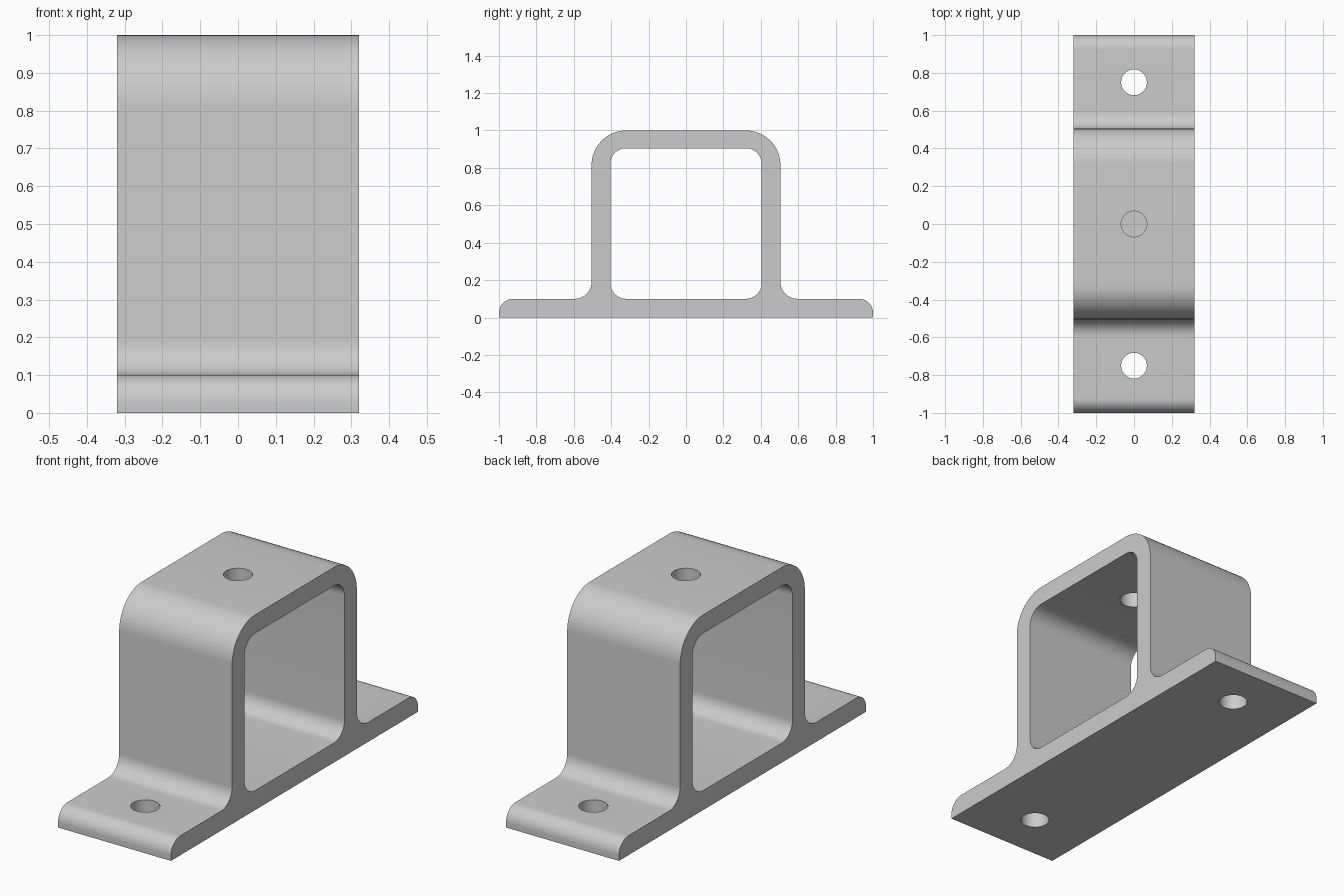
import bpy, bmesh, math
from mathutils import Vector, Matrix

cube = bpy.data.objects.get("Cube")
if cube:
    bpy.data.objects.remove(cube, do_unlink=True)

HALF_WIDTH = 0.32
STEPS = 12


def rounded(points):
    """Round each (y, z, radius) corner of a closed outline."""
    out = []
    for i, (y, z, r) in enumerate(points):
        p = Vector((y, z))
        if r == 0:
            out.append(p)
            continue
        a = (Vector(points[i - 1][:2]) - p).normalized()
        b = (Vector(points[(i + 1) % len(points)][:2]) - p).normalized()
        centre = p + (a + b) * r
        for k in range(STEPS + 1):
            t = k / STEPS * math.pi / 2
            out.append(centre - b * r * math.cos(t) - a * r * math.sin(t))
    return out


def prism(name, outline, half):
    """Extrude a y-z outline symmetrically along x."""
    bm = bmesh.new()
    face = bm.faces.new([bm.verts.new((-half, p.x, p.y)) for p in outline])
    grown = bmesh.ops.extrude_face_region(bm, geom=[face])["geom"]
    verts = [v for v in grown if isinstance(v, bmesh.types.BMVert)]
    bmesh.ops.translate(bm, verts=verts, vec=(2 * half, 0, 0))
    bmesh.ops.recalc_face_normals(bm, faces=bm.faces)
    return make_object(name, bm)


def make_object(name, bm):
    mesh = bpy.data.meshes.new(name)
    bm.to_mesh(mesh)
    bm.free()
    obj = bpy.data.objects.new(name, mesh)
    bpy.context.collection.objects.link(obj)
    return obj


def drill(name, y, z):
    bm = bmesh.new()
    bmesh.ops.create_cone(bm, cap_ends=True, segments=48, radius1=0.068,
                          radius2=0.068, depth=0.3,
                          matrix=Matrix.Translation((0, y, z)))
    return make_object(name, bm)


# Outer outline: one half, then mirrored to the other side
right_half = [(1, 0, 0), (1, 0.1, 0.075), (0.505, 0.1, 0.09), (0.505, 1, 0.185)]
left_half = [(-y, z, r) for y, z, r in reversed(right_half)]
bracket = prism("bracket", rounded(right_half + left_half), HALF_WIDTH)

# Square opening and the three bolt holes
window = [(0.405, 0.1, 0.085), (0.405, 0.905, 0.085),
          (-0.405, 0.905, 0.085), (-0.405, 0.1, 0.085)]
cutters = [prism("opening_cutter", rounded(window), HALF_WIDTH + 0.1),
           drill("front_hole_cutter", -0.75, 0.05),
           drill("back_hole_cutter", 0.75, 0.05),
           drill("top_hole_cutter", 0, 0.95)]

bpy.ops.object.select_all(action='DESELECT')
bpy.context.view_layer.objects.active = bracket
bracket.select_set(True)
for cutter in cutters:
    cutter.hide_render = True
    mod = bracket.modifiers.new(cutter.name, 'BOOLEAN')
    mod.operation = 'DIFFERENCE'
    mod.solver = 'EXACT'
    mod.object = cutter
    bpy.ops.object.modifier_apply(modifier=mod.name)
for cutter in cutters:
    bpy.data.objects.remove(cutter, do_unlink=True)

# Plain grey metal
grey = bpy.data.materials.new("grey_metal")
grey.use_nodes = True
colour = (0.6, 0.6, 0.6, 1)
grey.diffuse_color = colour
grey.node_tree.nodes["Principled BSDF"].inputs["Base Color"].default_value = colour
bracket.data.materials.clear()
bracket.data.materials.append(grey)

bpy.ops.object.shade_smooth_by_angle(angle=math.radians(30))
